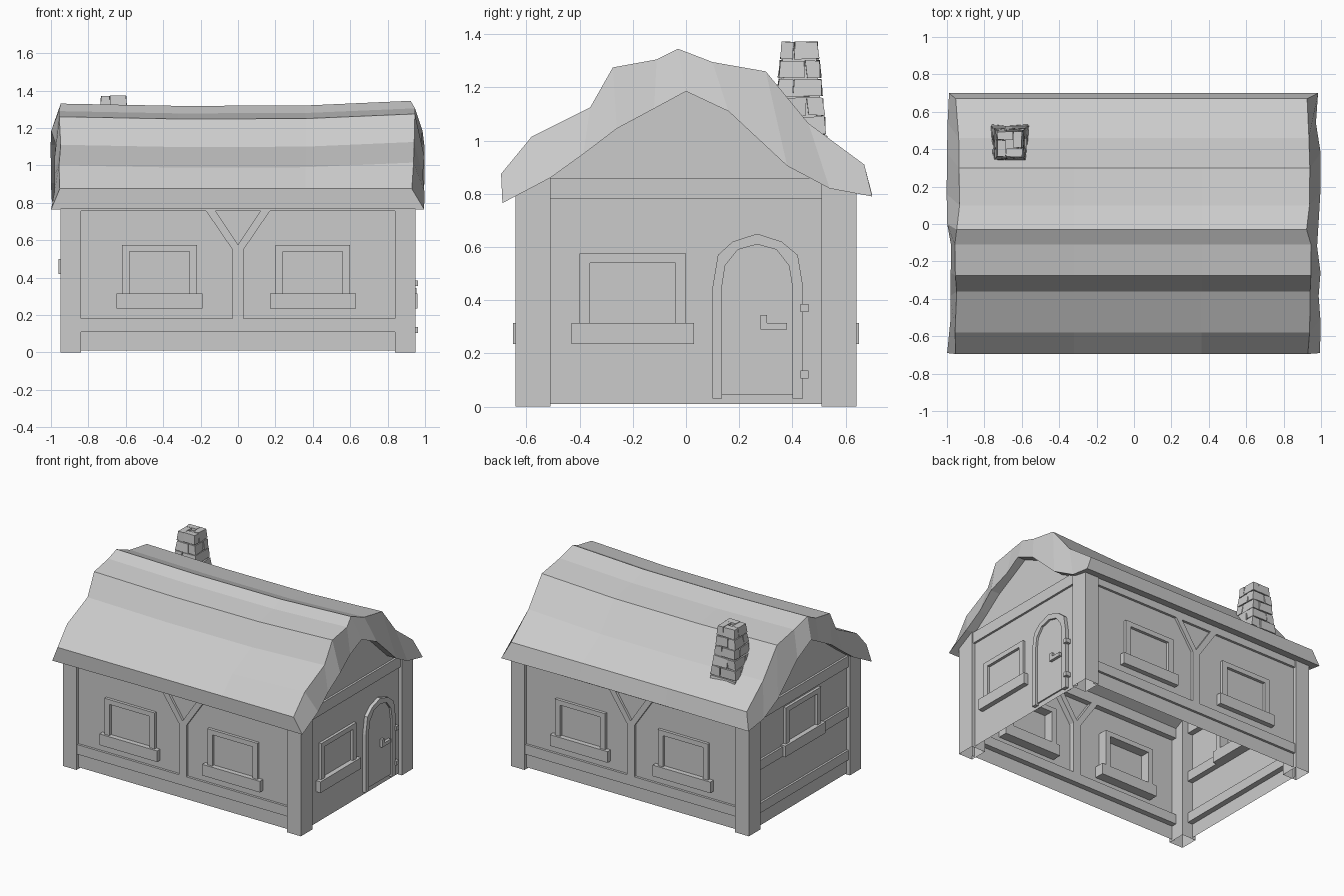
import bpy, bmesh, random

if "Cube" in bpy.data.objects:
    bpy.data.objects.remove(bpy.data.objects["Cube"])

random.seed(4)


def make(name, verts, faces):
    me = bpy.data.meshes.new(name)
    bm = bmesh.new()
    vs = [bm.verts.new(v) for v in verts]
    for f in faces:
        bm.faces.new([vs[i] for i in f])
    bmesh.ops.recalc_face_normals(bm, faces=bm.faces)
    bm.to_mesh(me)
    bm.free()
    ob = bpy.data.objects.new(name, me)
    bpy.context.collection.objects.link(ob)
    return ob


# wall spaces: u along the wall, d outward from the centre, z up
SIDES = {
    "front": lambda u, d, z: (u, -d, z),
    "back": lambda u, d, z: (u, d, z),
    "right": lambda u, d, z: (d, u, z),
    "left": lambda u, d, z: (-d, u, z),
}


def prism(name, side, pts, d0, d1):
    n = len(pts)
    to = SIDES[side]
    verts = [to(u, d, z) for d in (d0, d1) for u, z in pts]
    faces = [list(range(n)), list(range(n, 2 * n))]
    faces += [(i, (i + 1) % n, n + (i + 1) % n, n + i) for i in range(n)]
    return make(f"{side}_{name}", verts, faces)


def sheet(name, side, pts, d):
    return make(f"{side}_{name}", [SIDES[side](u, d, z) for u, z in pts], [range(len(pts))])


def rect(u0, u1, z0, z1):
    return [(u0, z0), (u1, z0), (u1, z1), (u0, z1)]


def window(side, u, z, d):
    # frame pokes through the wall on both sides, sill juts out a little more
    outer = [(u - .2, z + .08), (u - .2, z + .34), (u + .2, z + .34), (u + .2, z + .08)]
    inner = [(u + .16, z + .08), (u + .16, z + .305), (u - .16, z + .305), (u - .16, z + .08)]
    prism("window_frame", side, outer + inner, d - .09, d)
    prism("window_sill", side, rect(u - .23, u + .23, z, z + .08), d - .09, d + .015)


# corner posts, open underneath
for sx in (-1, 1):
    for sy in (-1, 1):
        v = [(sx * x, sy * y, z) for z in (0, .86) for x, y in
             ((.84, .51), (.95, .51), (.95, .64), (.84, .64))]
        make("corner_post", v, [(4, 5, 6, 7)] +
             [(i, (i + 1) % 4, 4 + (i + 1) % 4, 4 + i) for i in range(4)])

# long walls with timber framing and two windows each
BRACE = [(-.03, .18), (.03, .18), (.03, .55), (.17, .755), (.12, .755),
         (0, .575), (-.12, .755), (-.17, .755), (-.03, .55)]
for side in ("front", "back"):
    sheet("wall", side, rect(-.86, .86, .01, .82), .615)
    prism("lower_beam", side, rect(-.84, .84, .11, .18), .575, .632)
    prism("top_beam", side, rect(-.84, .84, .755, .86), .575, .632)
    prism("forked_brace", side, BRACE, .575, .632)
    for u in (-.42, .4):
        window(side, u, .235, .636)

# gable walls
GABLE = [(-.53, .01), (.53, .01), (.53, .85), (.38, .95), (.16, 1.13),
         (0, 1.2), (-.26, 1.06), (-.53, .86)]
for side in ("right", "left"):
    sheet("gable_wall", side, GABLE, .925)
    prism("top_beam", side, rect(-.51, .52, .78, .86), .885, .94)
for z in (.11, .42):
    for u0, u1 in (((-.51, .51),) if z < .2 else ((-.51, -.2), (.2, .51))):
        prism("cross_beam", "left", rect(u0, u1, z, z + .07), .885, .94)
window("left", .01, .42, .945)
window("right", -.2, .235, .945)

# arched door with frame, handle and hinges
outer = [(.1, .03), (.1, .45), (.12, .57), (.175, .62), (.267, .65),
         (.36, .62), (.42, .57), (.44, .45), (.44, .03)]
inner = [(.135, .03), (.135, .45), (.147, .53), (.195, .59), (.267, .61),
         (.34, .59), (.387, .53), (.4, .45), (.4, .03)]
prism("door_frame", "right", outer + inner[::-1], .9, .95)
prism("door_panel", "right", [(u, max(z, .045)) for u, z in inner], .9, .935)
prism("door_handle", "right", [(.28, .29), (.38, .29), (.38, .315), (.305, .315),
                               (.305, .345), (.28, .345)], .93, .955)
for z in (.105, .355):
    prism("door_hinge", "right", rect(.43, .46, z, z + .03), .92, .962)

# thick sagging roof swept through four stations
TOP = [(-.695, .875), (-.58, 1.0), (-.36, 1.11), (-.275, 1.26), (-.11, 1.29),
       (-.03, 1.33), (.1, 1.28), (.3, 1.245), (.46, 1.05), (.67, .91)]
UNDER = [(-.69, .765), (-.51, .86), (-.385, .95), (-.26, 1.045), (-.12, 1.12),
         (0, 1.185), (.16, 1.11), (.38, .905), (.54, .82), (.7, .79)]
n = len(TOP)
loop = TOP + UNDER[::-1]
verts, faces = [], []
for k, (x_top, x_under, dz) in enumerate(
        ((-.945, -.99, 0), (-.32, -.32, -.012), (.36, .36, -.01), (.935, .985, .015))):
    end = k in (0, 3)
    for i, (y, z) in enumerate(loop):
        top = i < n
        x = x_top if top else x_under
        if end:
            x += random.uniform(-.015, .015)
        elif not top:
            z += .005
        verts.append((x, y, z + (dz if top and 0 < i < n - 1 else 0)))
m = 2 * n
for k in range(3):
    faces += [(k * m + i, k * m + (i + 1) % m, (k + 1) * m + (i + 1) % m, (k + 1) * m + i)
              for i in range(m)]
for k in (0, 3):
    faces += [(k * m + i, k * m + i + 1, k * m + m - 2 - i, k * m + m - 1 - i)
              for i in range(n - 1)]
make("thatched_roof", verts, faces)


# tapering chimney: courses of four bricks around a core
def taper(x, y, z):
    h = .106 - .04 * (z - .95) / .425
    return (-.665 + x * h, .427 + y * h, z)


CUBE = [(0, 1, 2, 3), (4, 5, 6, 7), (0, 1, 5, 4), (1, 2, 6, 5), (2, 3, 7, 6), (3, 0, 4, 7)]
verts, faces = [], []


def brick(x0, x1, y0, y1, z0, z1, turn=0, flip=1, jitter=0):
    base = len(verts)
    for z in (z0, z1):
        for x, y in ((x0, y0), (x1, y0), (x1, y1), (x0, y1)):
            x *= flip
            for _ in range(turn):
                x, y = -y, x
            j = [random.uniform(-jitter, jitter) for _ in range(3)]
            verts.append(taper(x + j[0], y + j[1], z + j[2] * .05))
    faces.extend([[base + i for i in f] for f in CUBE])


brick(-.88, .88, -.88, .88, .95, 1.355)
step = .0708
for c in range(6):
    z0 = .95 + c * step
    for t in range(4):
        brick(-1, .28, -1, -.32, z0 + .003, z0 + step - .003, t, -1 if c % 2 else 1, .05)
make("brick_chimney", verts, faces)
